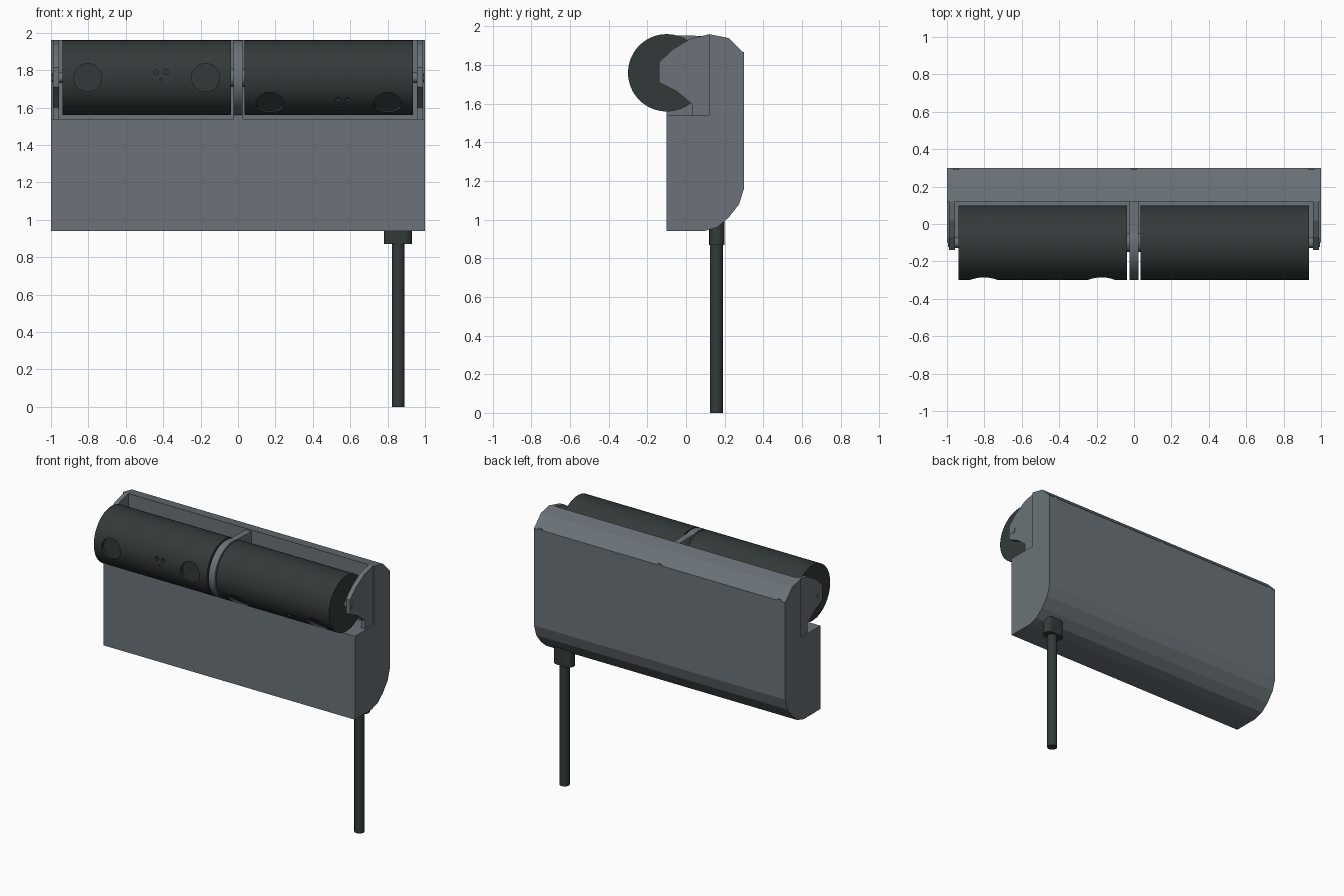
import bpy, bmesh, math
from mathutils import Matrix, Vector

old = bpy.data.objects.get("Cube")
if old:
    bpy.data.objects.remove(old, do_unlink=True)


def make_material(name, rgb):
    m = bpy.data.materials.new(name)
    m.use_nodes = True
    m.diffuse_color = (*rgb, 1)
    bsdf = m.node_tree.nodes["Principled BSDF"]
    bsdf.inputs["Base Color"].default_value = (*rgb, 1)
    bsdf.inputs["Roughness"].default_value = 0.7
    return m


GREY = make_material("housing grey", (0.147, 0.171, 0.190))
DARK = make_material("charcoal", (0.032, 0.042, 0.041))


def finish(name, bm, mat, smooth=False):
    bmesh.ops.recalc_face_normals(bm, faces=bm.faces)
    me = bpy.data.meshes.new(name)
    bm.to_mesh(me)
    bm.free()
    me.materials.append(mat)
    if smooth:
        me.shade_smooth()
        me.set_sharp_from_angle(angle=math.radians(30))
    ob = bpy.data.objects.new(name, me)
    bpy.context.collection.objects.link(ob)
    return ob


def extrude_profile(name, points, x0, x1, mat):
    """Extrude a (y, z) outline along x."""
    bm = bmesh.new()
    face = bm.faces.new([bm.verts.new((x0, y, z)) for y, z in points])
    new = bmesh.ops.extrude_face_region(bm, geom=[face])["geom"]
    verts = [v for v in new if isinstance(v, bmesh.types.BMVert)]
    bmesh.ops.translate(bm, verts=verts, vec=(x1 - x0, 0, 0))
    return finish(name, bm, mat)


def add_rod(bm, start, end, radius, sides=32):
    """Add a capped cylinder between two points."""
    a, b = Vector(start), Vector(end)
    rot = (b - a).to_track_quat('Z', 'Y').to_matrix().to_4x4()
    bmesh.ops.create_cone(bm, cap_ends=True, segments=sides, radius1=radius,
                          radius2=radius, depth=(b - a).length,
                          matrix=Matrix.Translation((a + b) / 2) @ rot)


def rod(name, start, end, radius, mat, sides=32):
    bm = bmesh.new()
    add_rod(bm, start, end, radius, sides)
    return finish(name, bm, mat, smooth=True)


def box(name, centre, size, mat, bevel=0):
    bm = bmesh.new()
    bmesh.ops.create_cube(bm, size=1, matrix=Matrix.Translation(centre) @ Matrix.Diagonal((*size, 1)))
    if bevel:
        upright = [e for e in bm.edges if abs(e.verts[0].co.z - e.verts[1].co.z) > 0.01]
        bmesh.ops.bevel(bm, geom=upright, offset=bevel, segments=4, profile=0.5, affect='EDGES')
    return finish(name, bm, mat)


AXIS_Y, AXIS_Z, RADIUS = -0.10, 1.76, 0.20

# Housing with a step for the drums and a faceted back
extrude_profile("housing", [
    (-0.10, 0.94), (-0.10, 1.54), (0.12, 1.54), (0.12, 1.96), (0.22, 1.94),
    (0.30, 1.86), (0.30, 1.16), (0.275, 1.08), (0.22, 1.01), (0.16, 0.96),
    (0.09, 0.94)], -1, 1, GREY)

# End brackets with pivot pins and bolt heads
bracket = [(0.12, 1.54), (0.03, 1.54), (0.03, 1.60), (-0.05, 1.665),
           (-0.14, 1.71), (-0.14, 1.815), (-0.07, 1.88), (0.02, 1.935), (0.12, 1.96)]
for side, label in ((1, "left"), (-1, "right")):
    extrude_profile(label + "_bracket", bracket, side * 0.957, side * 0.99, GREY)
    rod(label + "_pivot_pin", (side * 0.92, AXIS_Y, AXIS_Z),
        (side * 0.96, AXIS_Y, AXIS_Z), 0.028, GREY)
    rod(label + "_bolt_head", (side * 0.985, AXIS_Y, AXIS_Z),
        (side * 0.995, AXIS_Y, AXIS_Z), 0.025, GREY, sides=6)

# Central divider and its web to the back wall
rod("divider_disc", (-0.025, AXIS_Y, AXIS_Z), (0.025, AXIS_Y, AXIS_Z), RADIUS, GREY, 64)
extrude_profile("divider_web", [(-0.10, 1.54), (0.125, 1.54), (0.125, 1.95), (-0.10, 1.955)],
                -0.023, 0.023, GREY)
rod("drum_axle", (-0.05, AXIS_Y, AXIS_Z), (0.05, AXIS_Y, AXIS_Z), 0.05, GREY)


def drum(name, middle, pitch):
    """Drum with two round recesses and three pin holes, aimed down by pitch."""
    ob = rod(name, (middle - 0.45, AXIS_Y, AXIS_Z), (middle + 0.45, AXIS_Y, AXIS_Z),
             RADIUS, DARK, 64)
    bm = bmesh.new()
    holes = [(-0.315, 0, 0.075, 0.175), (0.315, 0, 0.075, 0.175),
             (0.05, 0.03, 0.013, 0.18), (0.103, 0.03, 0.013, 0.18), (0.076, -0.012, 0.007, 0.18)]
    for x, z, r, floor in holes:
        add_rod(bm, (x, -floor, z), (x, -0.3, z), r)
    bmesh.ops.transform(bm, verts=bm.verts,
                        matrix=Matrix.Translation((middle, AXIS_Y, AXIS_Z)) @ Matrix.Rotation(pitch, 4, 'X'))
    cutter = finish(name + "_cutter", bm, DARK)
    cutter.hide_render = True
    mod = ob.modifiers.new("recesses", 'BOOLEAN')
    mod.object, mod.operation, mod.solver = cutter, 'DIFFERENCE', 'EXACT'
    bpy.context.view_layer.update()
    graph = bpy.context.evaluated_depsgraph_get()
    me = bpy.data.meshes.new_from_object(ob.evaluated_get(graph))
    ob.modifiers.clear()
    ob.data = me
    bpy.data.objects.remove(cutter, do_unlink=True)
    me.shade_smooth()
    me.set_sharp_from_angle(angle=math.radians(30))


drum("right_drum", -0.488, 0)
drum("left_drum", 0.485, math.radians(45))

# Cable and its gland under the housing
box("cable_gland", (0.855, 0.16, 0.945), (0.15, 0.08, 0.15), DARK, bevel=0.038)
rod("cable", (0.857, 0.157, 0), (0.857, 0.157, 0.95), 0.034, DARK, 24)

# Small clips along the upper back edge
for x in (-0.95, 0, 0.95):
    box("back_clip", (x, 0.295, 1.86), (0.03, 0.01, 0.015), GREY)
